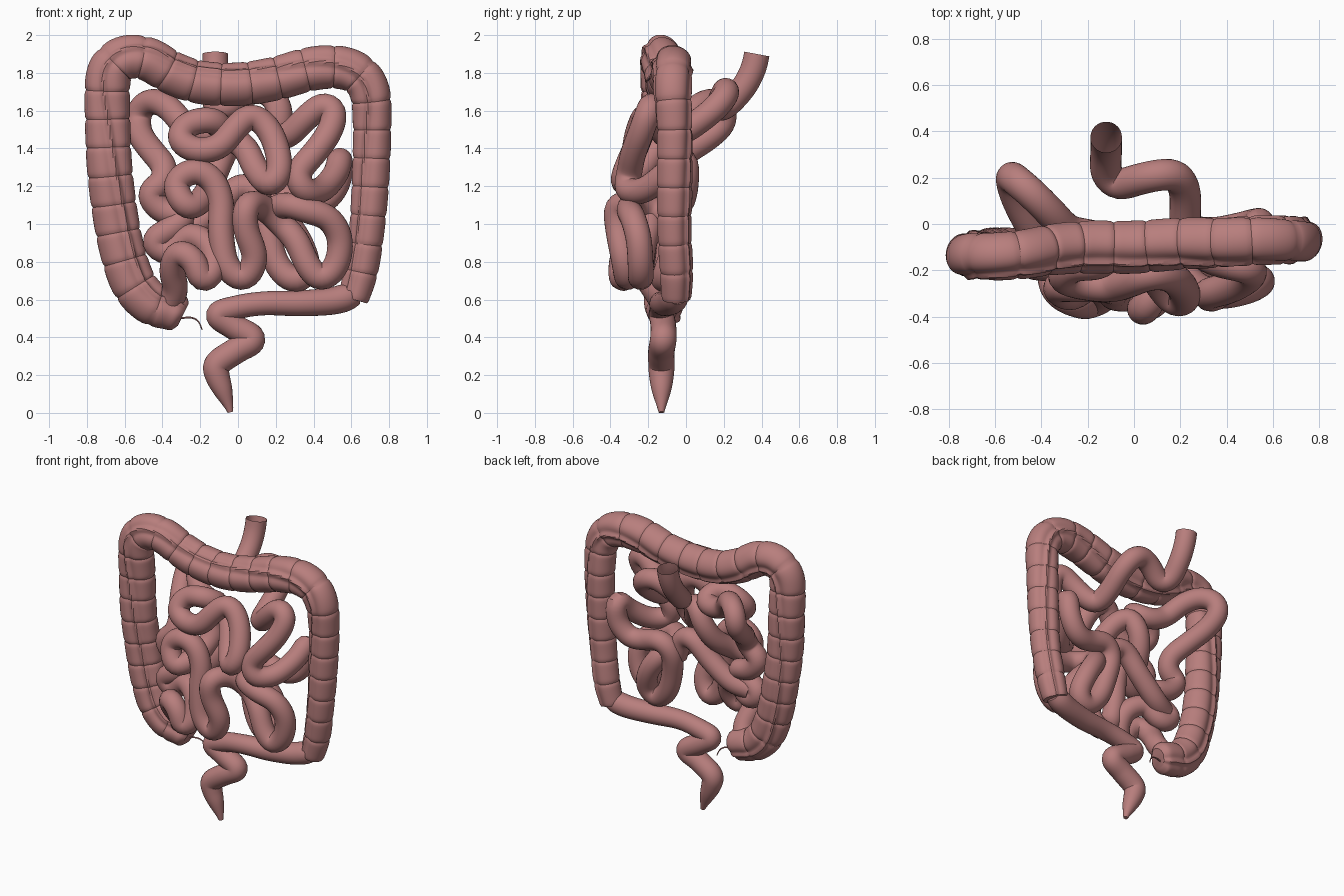
import bpy, bmesh, math
from mathutils import Vector

cube = bpy.data.objects.get("Cube")
if cube:
    bpy.data.objects.remove(cube, do_unlink=True)

# One flesh colour for every part
flesh = bpy.data.materials.new("flesh_pink")
flesh.use_nodes = True
colour = (0.48, 0.21, 0.205, 1)
flesh.diffuse_color = colour
for node in flesh.node_tree.nodes:
    if node.type == "BSDF_PRINCIPLED":
        node.inputs["Base Color"].default_value = colour
        node.inputs["Roughness"].default_value = 0.6


def catmull(a, b, c, d, t):
    """Point between b and c on a smooth curve through a, b, c, d."""
    return 0.5 * (2 * b + (c - a) * t + (2 * a - 5 * b + 4 * c - d) * t ** 2
                  + (3 * b - a - 3 * c + d) * t ** 3)


def smooth_path(points, count, passes=4):
    """Evenly spaced 4D samples (position and radius) along a smooth curve."""
    pts = [Vector(p) / 100 for p in points]
    pts = [2 * pts[0] - pts[1]] + pts + [2 * pts[-1] - pts[-2]]
    dense = [catmull(*pts[i:i + 4], k / 20) for i in range(len(pts) - 3) for k in range(20)]
    dense.append(pts[-2])
    lengths = [0]
    for a, b in zip(dense, dense[1:]):
        lengths.append(lengths[-1] + (b.xyz - a.xyz).length)
    samples, j = [], 0
    for i in range(count):
        target = lengths[-1] * i / (count - 1)
        while j < len(dense) - 2 and lengths[j + 1] < target:
            j += 1
        span = max(lengths[j + 1] - lengths[j], 1e-9)
        samples.append(dense[j].lerp(dense[j + 1], min(1, (target - lengths[j]) / span)))
    for _ in range(passes):
        inner = [(a + 2 * b + c) / 4 for a, b, c in zip(samples, samples[1:], samples[2:])]
        samples = [samples[0]] + inner + [samples[-1]]
    return samples


def tube(name, points, count, sides, shape=None, upright=False, cap_start=True):
    """Sweep a ring along the path; shape(t, angle) scales the radius."""
    path = smooth_path(points, count)
    bm = bmesh.new()
    rings = []
    side = Vector((1, 0, 0))
    for i, p in enumerate(path):
        tangent = (path[min(i + 1, count - 1)].xyz - path[max(i - 1, 0)].xyz).normalized()
        if upright:
            side = tangent.cross(Vector((0, 1, 0)))
        side = (side - tangent * side.dot(tangent)).normalized()
        other = side.cross(tangent)
        ring = []
        for k in range(sides):
            angle = math.tau * k / sides
            r = p.w * (shape(i / (count - 1), angle) if shape else 1)
            ring.append(bm.verts.new(p.xyz + r * (side * math.cos(angle) + other * math.sin(angle))))
        rings.append(ring)
    for a, b in zip(rings, rings[1:]):
        for k in range(sides):
            n = (k + 1) % sides
            bm.faces.new((a[k], a[n], b[n], b[k]))
    if cap_start:
        bm.faces.new(rings[0])
    bm.faces.new(rings[-1])
    bmesh.ops.recalc_face_normals(bm, faces=bm.faces)
    mesh = bpy.data.meshes.new(name)
    bm.to_mesh(mesh)
    bm.free()
    mesh.materials.append(flesh)
    obj = bpy.data.objects.new(name, mesh)
    bpy.context.collection.objects.link(obj)
    bpy.ops.object.select_all(action="DESELECT")
    obj.select_set(True)
    bpy.context.view_layer.objects.active = obj
    bpy.ops.object.shade_smooth_by_angle(angle=math.radians(32))


# Large intestine: pouches split by sharp notches, with two lengthwise bands
POUCHES = 27
STEPS = 14


def pouch_shape(t, angle):
    f = (t * POUCHES) % 1
    if min(f, 1 - f) < 0.001:
        f = 0
    notch = 1.02 - 0.07 * abs(2 * f - 1) ** 7
    twist = math.radians(80) * math.sin(math.pi * t) ** 4
    d = (angle - math.radians(236) - twist + math.pi / 2) % math.pi - math.pi / 2
    band = 1 - 0.24 * math.exp(-(d / 0.5) ** 2) + 0.2 * math.exp(-(d / 0.19) ** 2)
    # the rising side is flatter from front to back
    flat = 1 - 0.1 * math.sin(angle) ** 2 * min(1, max(0, (0.5 - t) * 6))
    return notch * band * flat


colon = [
    (-29, -11, 52, 7), (-31, -11, 53, 10), (-37, -11, 55, 10.6), (-46, -12, 58, 11.3),
    (-55, -12, 68, 11.8), (-61, -12, 85, 11.8), (-65, -12, 105, 11.8),
    (-68, -13, 130, 11.8), (-69, -13, 155, 11.8), (-69, -14, 175, 11.8),
    (-66, -14, 184, 11.6), (-58, -14, 188.5, 11.4), (-47, -13, 187, 11.4),
    (-35, -11, 180, 11.4), (-20, -10, 175, 11.4), (0, -10, 174, 11.4),
    (20, -8.5, 177, 11.4), (38, -8, 182, 11.4), (53, -7, 183, 11.2), (64, -7, 179, 10.8),
    (70, -7, 169, 10.5), (71, -6, 150, 10), (70, -6, 120, 9.7), (68, -6, 95, 9.2),
    (65, -5, 75, 9), (61, -5, 60, 8)]
tube("large_intestine", colon, POUCHES * STEPS + 1, 60, pouch_shape, upright=True)

# Sigmoid bend and rectum, tapering to the bottom tip
sigmoid = [
    (62, -5, 63, 6), (57, -6, 61, 7.3), (48, -8, 59, 7.2), (32, -11, 58, 6.8),
    (14, -13, 58, 6.3), (0, -13, 56, 6.3), (-11, -13, 52, 6.6), (-3, -12, 46, 6.8),
    (8, -12, 39, 7), (-1, -13, 33, 7), (-11, -13, 26, 7), (-11, -13, 20, 6.6),
    (-8, -13, 12, 5.2), (-5, -13, 4, 2.6), (-4, -13, 0.3, 1.5)]
tube("sigmoid_and_rectum", sigmoid, 150, 28)

# Thin appendix hanging off the blind end
appendix = [(-31, -10, 50, 0.5), (-25, -9, 50.5, 0.5), (-21, -8, 48.5, 0.4), (-19, -7, 44, 0.3)]
tube("appendix", appendix, 24, 8)

# Small intestine: one long tube in three stretches, open at the top
duodenum = [
    (-12, 37.5, 190), (-12, 36, 183), (-12, 31, 173), (-12, 22, 163), (-7, 17, 161),
    (1, 19, 167), (10, 21, 171), (18, 21, 168), (22, 14, 160), (22, 2, 151), (23, -8, 146),
    (28, -12, 148), (36, -16, 156), (45, -18, 163), (51, -20, 159), (48, -24, 148),
    (40, -28, 137), (32, -30, 127), (35, -31, 118), (44, -22, 118), (52, -10, 127),
    (54, -1, 135), (53, 0, 122), (45, -2, 112), (34, -4, 112)]
jejunum = [
    (22, -3, 115), (15, -5, 108), (16, -8, 94), (21, -10, 78), (30, -12, 70),
    (37, -10, 76), (33, -6, 90), (25, -8, 102), (20, -18, 108), (27, -28, 110),
    (37, -30, 107), (48, -28, 103), (54, -25, 92), (52, -24, 78), (44, -24, 71),
    (37, -24, 78), (31, -22, 91), (23, -19, 100), (13, -24, 109), (5, -36, 110),
    (4, -36, 98), (9, -33, 82), (3, -31, 71), (-6, -31, 78), (-9, -30, 95),
    (-9, -28, 112), (-14, -27, 124), (-24, -27, 128), (-33, -27, 121),
    (-27, -31, 109), (-19, -24, 113)]
ileum = [
    (-14, -12, 122), (-9, -6, 134), (-3, -8, 144), (4, -15, 140), (10, -24, 128),
    (17, -33, 121), (22, -32, 128), (20, -26, 142), (14, -22, 153), (6, -22, 157),
    (-2, -25, 150), (-10, -27, 141), (-22, -26, 139), (-31, -23, 145), (-26, -18, 153),
    (-14, -17, 155), (-9, -9, 150), (-18, -5, 148), (-28, -3, 152), (-36, 5, 161),
    (-44, 13, 165), (-51, 19, 162), (-53, 20, 154), (-51, 12, 146), (-45, 0, 138),
    (-39, -10, 130), (-40, -14, 122), (-47, -14, 116), (-40, -14, 107),
    (-28, -16, 104), (-36, -18, 97), (-45, -17, 91), (-37, -17, 85), (-26, -20, 94),
    (-15, -26, 88), (-13, -31, 76), (-19, -34, 70), (-23, -34, 80), (-31, -31, 85),
    (-35, -24, 76), (-33, -17, 66), (-36, -12, 58)]
small = [p + (6.8,) for p in duodenum + jejunum + ileum]
tube("small_intestine", small, 560, 26, cap_start=False)

# Extra fold lying behind the middle loops
fold = [(-38, -16, 92, 6.6), (-27, -12, 96, 6.8), (-13, -10, 107, 6.8), (0, -9, 119, 6.8),
        (9, -10, 117, 6.8), (14, -10, 104, 6.6)]
tube("back_fold", fold, 60, 26)
